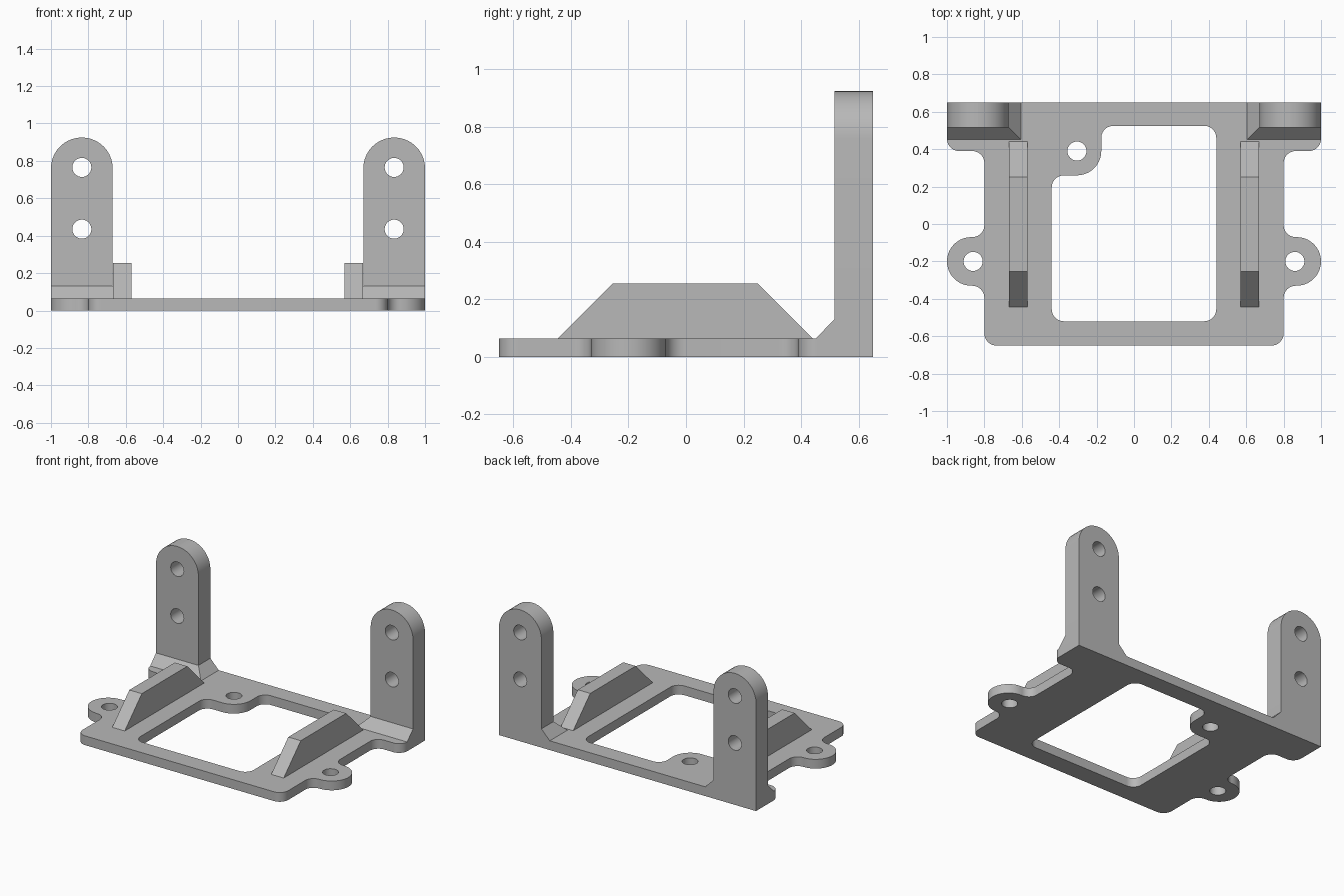
import bpy
import bmesh
import math
from mathutils import Matrix, Vector

cube = bpy.data.objects.get("Cube")
if cube:
    bpy.data.objects.remove(cube, do_unlink=True)

grey = bpy.data.materials.new("plain grey")
grey.use_nodes = True
colour = (0.48, 0.48, 0.48, 1)
grey.diffuse_color = colour
grey.node_tree.nodes["Principled BSDF"].inputs["Base Color"].default_value = colour

PLATE = 0.065   # plate thickness, also the small fillet radius
BOSS = 0.13     # radius of the screw ears
HOLE = 0.051    # radius of the screw holes
BACK = 0.65


def rounded(corners, steps=10):
    """Outline from right-angled corners (x, y, radius)."""
    points = []
    for i, (x, y, r) in enumerate(corners):
        p = Vector((x, y))
        if r == 0:
            points.append(p)
            continue
        a = (Vector(corners[i - 1][:2]) - p).normalized() * r
        b = (Vector(corners[(i + 1) % len(corners)][:2]) - p).normalized() * r
        for k in range(steps + 1):
            t = math.pi / 2 * k / steps
            points.append(p + a + b - b * math.cos(t) - a * math.sin(t))
    return points


def circle(x, y, r=HOLE, sides=32):
    return [Vector((x + r * math.cos(math.tau * k / sides),
                    y + r * math.sin(math.tau * k / sides))) for k in range(sides)]


def finish(name, bm):
    bmesh.ops.recalc_face_normals(bm, faces=bm.faces)
    mesh = bpy.data.meshes.new(name)
    bm.to_mesh(mesh)
    bm.free()
    mesh.materials.append(grey)
    obj = bpy.data.objects.new(name, mesh)
    bpy.context.collection.objects.link(obj)
    bpy.ops.object.select_all(action='DESELECT')
    obj.select_set(True)
    bpy.context.view_layer.objects.active = obj
    bpy.ops.object.shade_smooth_by_angle(angle=math.radians(30))
    return obj


def extrude_loops(name, loops, depth, matrix=Matrix()):
    """Fill an outline with its holes and extrude it."""
    bm = bmesh.new()
    for loop in loops:
        verts = [bm.verts.new((p.x, p.y, 0)) for p in loop]
        for i, v in enumerate(verts):
            bm.edges.new((verts[i - 1], v))
    bmesh.ops.triangle_fill(bm, edges=bm.edges[:], use_beauty=True, normal=(0, 0, 1))
    result = bmesh.ops.extrude_face_region(bm, geom=bm.faces[:], use_keep_orig=True)
    moved = [g for g in result["geom"] if isinstance(g, bmesh.types.BMVert)]
    bmesh.ops.translate(bm, verts=moved, vec=(0, 0, depth))
    bm.transform(matrix)
    return finish(name, bm)


# Base plate: half outline with screw ear and rear wing, then mirrored
half = [(0.8, -BACK, PLATE),
        (0.8, -0.33, PLATE), (1, -0.33, BOSS), (1, -0.07, BOSS), (0.8, -0.07, PLATE),
        (0.8, 0.39, PLATE), (1, 0.39, PLATE), (1, BACK, 0)]
outline = half + [(-x, y, r) for x, y, r in reversed(half)]
window = [(-0.44, -0.52, PLATE), (0.44, -0.52, PLATE), (0.44, 0.525, PLATE),
          (-0.175, 0.525, PLATE), (-0.175, 0.26, BOSS), (-0.44, 0.26, PLATE)]
extrude_loops("base_plate",
              [rounded(outline), rounded(window), circle(-0.305, 0.39),
               circle(0.86, -0.2), circle(-0.86, -0.2)], PLATE)

# Upright posts, their chamfered feet and the long ribs on both sides
for side, s in (("left", 1), ("right", -1)):
    post = [(s * 0.67, PLATE, 0), (s, PLATE, 0),
            (s, 0.925, 0.1649), (s * 0.67, 0.925, 0.1649)]
    upright = Matrix.Translation((0, BACK, 0)) @ Matrix.Rotation(math.pi / 2, 4, 'X')
    extrude_loops(side + "_post",
                  [rounded(post), circle(s * 0.835, 0.765), circle(s * 0.835, 0.435)],
                  0.133, upright)

    # Foot: tapers inward on the front and inner sides
    bm = bmesh.new()
    for inner, front, z in ((0.605, 0.452, PLATE), (0.67, 0.517, 0.132)):
        for x in (inner, 1):
            for y in (front, BACK):
                bm.verts.new((s * x, y, z))
    bmesh.ops.convex_hull(bm, input=bm.verts[:])
    bmesh.ops.dissolve_limit(bm, angle_limit=0.02, verts=bm.verts[:], edges=bm.edges[:])
    finish(side + "_post_foot", bm)

    # Rib: trapezium profile running front to back
    rib = [Vector(p) for p in ((-0.445, PLATE), (0.44, PLATE), (0.25, 0.255), (-0.255, 0.255))]
    lengthwise = Matrix(((0, 0, s, s * 0.57), (1, 0, 0, 0), (0, 1, 0, 0), (0, 0, 0, 1)))
    extrude_loops(side + "_rib", [rib], 0.097, lengthwise)
